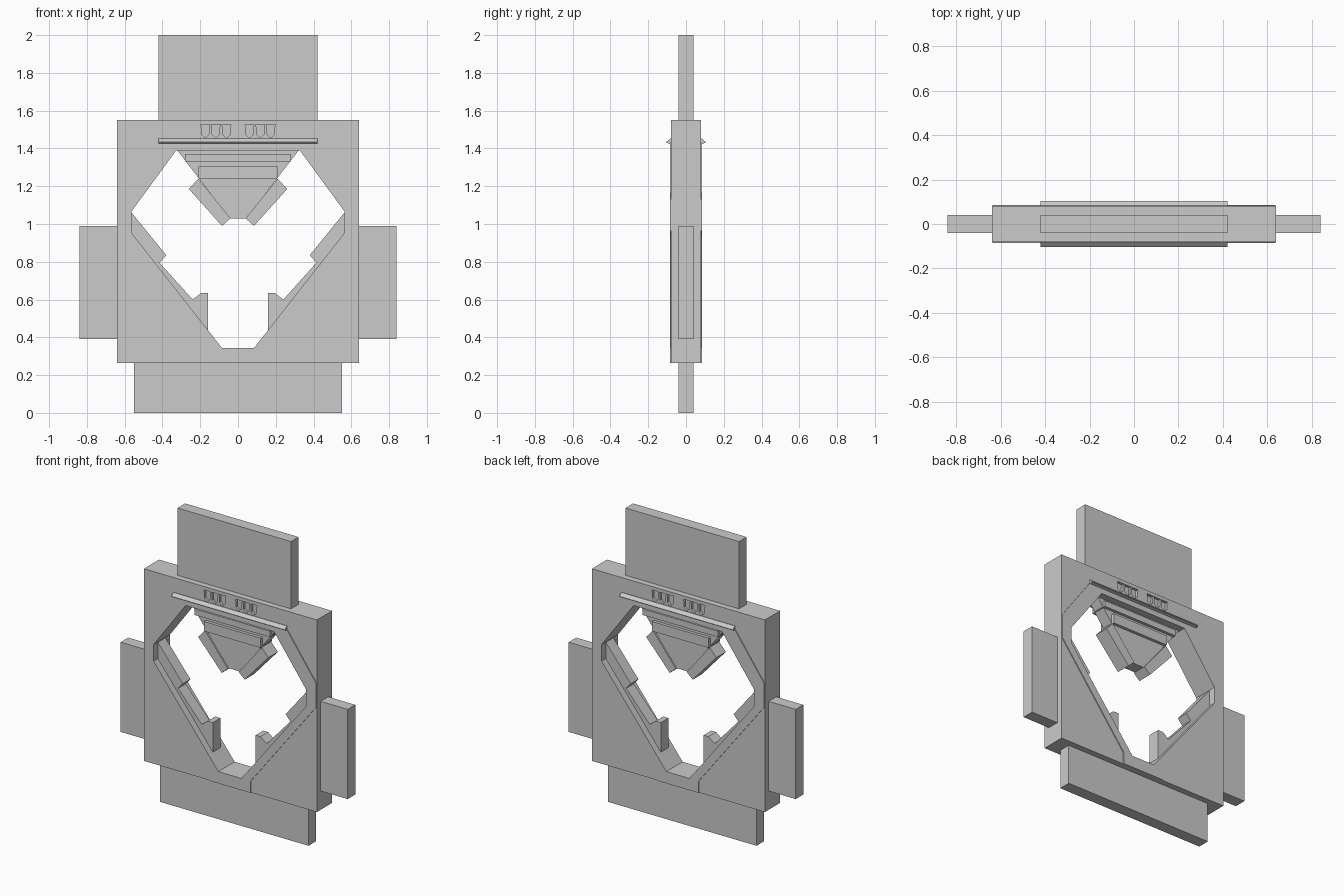
import bpy, bmesh

if "Cube" in bpy.data.objects:
    bpy.data.objects.remove(bpy.data.objects["Cube"])


def mirror_pts(pts):
    return [(-x, z) for x, z in pts]


def sym(half):
    # closed outline from its left half, listed top to bottom
    return half + mirror_pts(half)[::-1]


def make(name, prisms):
    # extrude each (outline in x-z, y0, y1) into a closed solid
    bm = bmesh.new()
    for pts, y0, y1 in prisms:
        front = bm.faces.new([bm.verts.new((x, y0, z)) for x, z in pts])
        ext = bmesh.ops.extrude_face_region(bm, geom=[front], use_keep_orig=True)
        moved = [g for g in ext["geom"] if isinstance(g, bmesh.types.BMVert)]
        bmesh.ops.translate(bm, verts=moved, vec=(0, y1 - y0, 0))
    bmesh.ops.recalc_face_normals(bm, faces=bm.faces[:])
    me = bpy.data.meshes.new(name)
    bm.to_mesh(me)
    bm.free()
    ob = bpy.data.objects.new(name, me)
    bpy.context.collection.objects.link(ob)
    return ob


def box(name, x0, x1, z0, z1, t):
    return make(name, [([(x0, z0), (x1, z0), (x1, z1), (x0, z1)], -t, t)])


def cut(ob, cutter):
    m = ob.modifiers.new("cut", "BOOLEAN")
    m.operation = "DIFFERENCE"
    m.solver = "EXACT"
    m.object = cutter
    bpy.context.view_layer.objects.active = ob
    bpy.ops.object.modifier_apply(modifier=m.name)


# Outer plates around the slab
box("top_plate", -0.42, 0.42, 1.55, 2.0, 0.04)
box("bottom_plate", -0.55, 0.55, 0.0, 0.265, 0.04)
box("left_plate", -0.84, -0.64, 0.39, 0.99, 0.04)
box("right_plate", 0.64, 0.84, 0.39, 0.99, 0.04)

# Slab and the slightly raised band around the opening
slab = box("main_slab", -0.64, 0.64, 0.265, 1.55, 0.08)
band = make("raised_band", [(sym([(-0.42, 1.43), (-0.636, 1.13), (-0.636, 0.965),
                                  (-0.153, 0.344), (-0.153, 0.265)]), -0.086, 0.086)])
opening = make("opening_cutter", [(sym([(-0.327, 1.39), (-0.565, 1.065), (-0.565, 0.955),
                                        (-0.085, 0.344)]), -0.3, 0.3)])
for ob in (slab, band):
    cut(ob, opening)

# Tapered recesses above the ledge, front and back
recesses = []
for side in (-1, 1):
    for cx in (-0.173, -0.117, -0.061, 0.061, 0.117, 0.173):
        pts = [(cx - 0.025, 1.527), (cx + 0.025, 1.527), (cx + 0.02, 1.512),
               (cx + 0.02, 1.475), (cx, 1.455), (cx - 0.02, 1.475), (cx - 0.02, 1.512)]
        recesses.append((pts, side * 0.062, side * 0.12))
recess = make("recess_cutter", recesses)
cut(slab, recess)
for c in (opening, recess):
    bpy.data.objects.remove(c)

# Ledges with sloped tops, front and back
for name, s in (("front_ledge", -1), ("back_ledge", 1)):
    prof = [(0.07, 1.425), (0.086, 1.425), (0.104, 1.43), (0.104, 1.434),
            (0.084, 1.452), (0.07, 1.452)]
    bm = bmesh.new()
    f = bm.faces.new([bm.verts.new((-0.42, s * y, z)) for y, z in prof])
    ext = bmesh.ops.extrude_face_region(bm, geom=[f], use_keep_orig=True)
    bmesh.ops.translate(bm, vec=(0.84, 0, 0),
                        verts=[g for g in ext["geom"] if isinstance(g, bmesh.types.BMVert)])
    bmesh.ops.recalc_face_normals(bm, faces=bm.faces[:])
    me = bpy.data.meshes.new(name)
    bm.to_mesh(me)
    bm.free()
    bpy.context.collection.objects.link(bpy.data.objects.new(name, me))

# Hanging wedge with two cross bars
make("hanging_wedge", [(sym([(-0.325, 1.395), (-0.045, 1.03)]), -0.04, 0.04)])
box("upper_cross_bar", -0.28, 0.28, 1.33, 1.37, 0.06)
box("lower_cross_bar", -0.21, 0.21, 1.24, 1.305, 0.06)

# Slanted bars on the wedge and stepped rails on the lower edges
slant = [(-0.21, 1.24), (-0.26, 1.185), (-0.085, 0.99), (-0.04, 1.03)]
rail = [(-0.567, 1.065), (-0.38, 0.835), (-0.415, 0.795), (-0.24, 0.60), (-0.195, 0.635),
        (-0.158, 0.635), (-0.158, 0.43), (-0.25, 0.53), (-0.58, 0.95)]
for name, pts, t in (("slanted_bar", slant, 0.05), ("stepped_rail", rail, 0.04)):
    make("left_" + name, [(pts, -t, t)])
    make("right_" + name, [(mirror_pts(pts), -t, t)])
